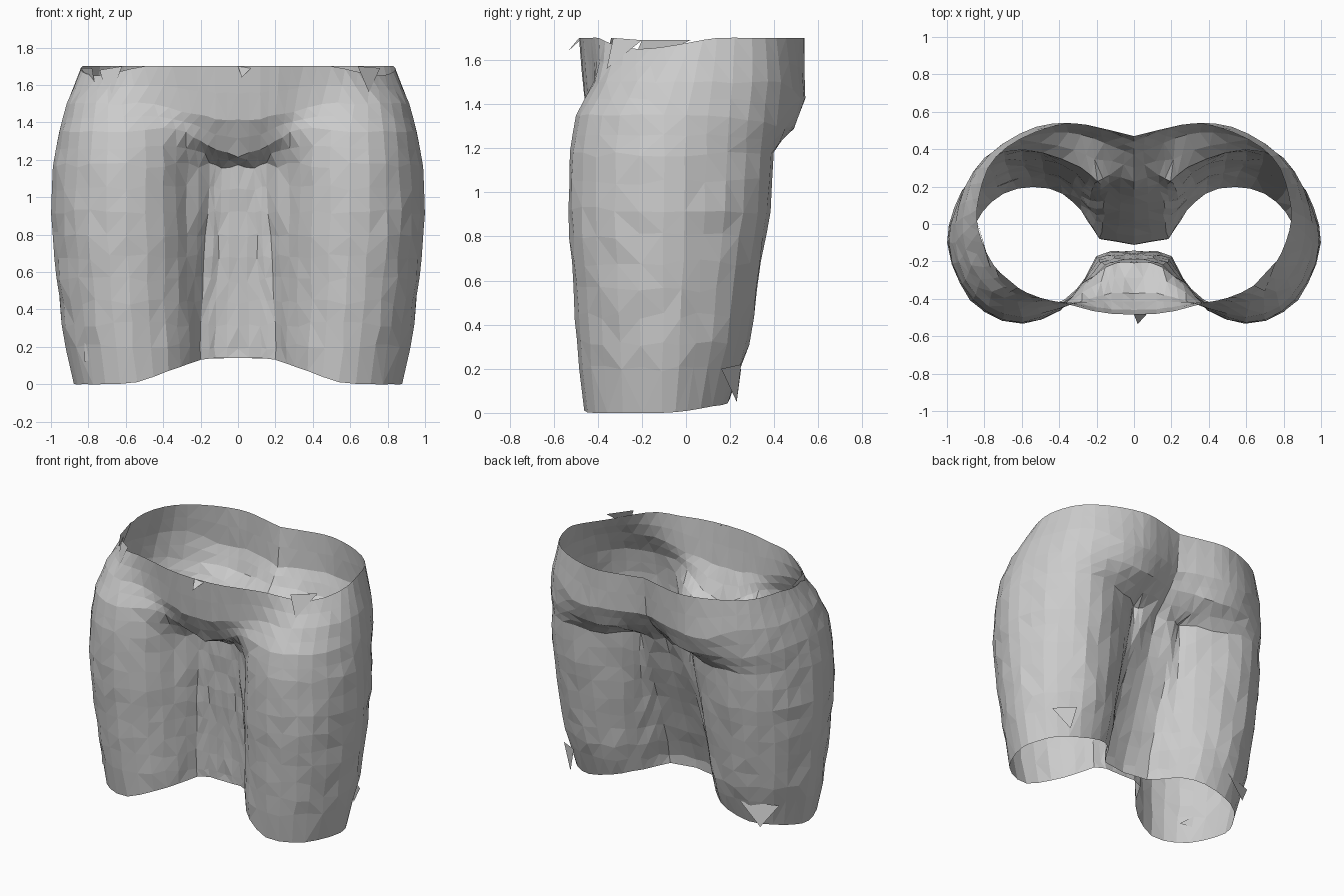
import bpy, bmesh, random

if "Cube" in bpy.data.objects:
    bpy.data.objects.remove(bpy.data.objects["Cube"])
random.seed(4)

# Half cross-section of the legs (front centre -> side -> back centre)
LEG = [(0, -.145), (.12, -.145), (.2, -.17), (.27, -.32), (.4, -.46), (.6, -.53),
       (.8, -.47), (.93, -.32), (1, -.1), (.96, .08), (.86, .25), (.7, .36),
       (.5, .36), (.35, .25), (.26, .1), (.18, -.08), (0, -.11)]
# Belly and seat overhang above the crotch
FOLD = [(0, -.37), (.12, -.37), (.2, -.39), (.28, -.41), (.4, -.45), (.6, -.5),
        (.78, -.44), (.9, -.3), (.955, -.1), (.935, .1), (.86, .28), (.72, .41),
        (.5, .48), (.35, .49), (.22, .46), (.1, .41), (0, .37)]
FOLD_Z = [1.22, 1.25, 1.3, 1.35, 1.37, 1.35, 1.35, 1.35, 1.35, 1.35,
          1.33, 1.3, 1.29, 1.29, 1.3, 1.32, 1.33]
# Widest line of the hips
HIP = [(0, -.46), (.12, -.455), (.2, -.445), (.3, -.425), (.45, -.415), (.62, -.415),
       (.76, -.36), (.87, -.22), (.915, -.05), (.9, .12), (.83, .3), (.7, .43),
       (.52, .52), (.37, .54), (.25, .525), (.12, .49), (0, .44)]
HIP_Z = [1.41, 1.42, 1.44, 1.46] + [1.5] * 8 + [1.43] * 5
# Waist opening
WAIST = [(0, -.485), (.12, -.48), (.22, -.465), (.35, -.43), (.5, -.395), (.64, -.33),
         (.75, -.22), (.81, -.1), (.84, .02), (.83, .14), (.78, .3), (.68, .41),
         (.53, .49), (.37, .535), (.25, .53), (.12, .5), (0, .47)]
WAIST_Z = [1.7] * 5 + [1.67, 1.65, 1.66, 1.68] + [1.7] * 8

# Leg taper: height, outer x, front y, back y
TAPER = [(0, .88, -.46, .19), (.3, .94, -.49, .27), (.6, .975, -.515, .32),
         (.9, 1, -.535, .365), (1.17, .99, -.53, .385)]


def taper(z):
    for a, b in zip(TAPER, TAPER[1:]):
        if z <= b[0]:
            t = (z - a[0]) / (b[0] - a[0])
            return [p + (q - p) * t for p, q in zip(a[1:], b[1:])]
    return TAPER[-1][1:]


def leg_ring(z, hem=False):
    ox, fy, by = taper(z)
    up = max(0, (z - .2) / .97)              # 0 at hem, 1 at crotch
    ring = []
    for i, (x, y) in enumerate(LEG):
        if x > .2:
            px = .2 + (x - .2) * (ox - .2) / .8
            k = (fy + .13) / -.4 if y < -.13 else (by + .13) / .49
            py = -.13 + (y + .13) * k
            if i in (13, 14):
                px -= .06 * up
                py += (.03 if i == 13 else .12) * up
        else:
            # web between the legs: narrows and opens outwards towards the top
            px = x * (1 - .25 * up)
            py = y - .06 * up if i < 8 else y + .34 * up
        pz = z
        if hem:
            pz = max(0, .14 - max(0, x - .17) * .3) + max(0, y) * .12
        ring.append((px, py, pz))
    return ring


def lift(profile, heights):
    return [(x, y, z) for (x, y), z in zip(profile, heights)]


def mid(a, b, t=.5):
    return [tuple(p + (q - p) * t for p, q in zip(u, v)) for u, v in zip(a, b)]


def refine(ring):
    """Insert a rounded midpoint between the points along the outer curve."""
    out = []
    for i in range(len(ring) - 1):
        b, c = ring[i], ring[i + 1]
        a, d = ring[max(i - 1, 0)], ring[min(i + 2, len(ring) - 1)]
        out.append(b)
        if 3 <= i <= 13:
            out.append(tuple((9 * (q + r) - p - s) / 16 for p, q, r, s in zip(a, b, c, d)))
        else:
            out.append(tuple((q + r) / 2 for q, r in zip(b, c)))
    return out + [ring[-1]]


# Stack of rings from hem to waist
fold, hip, waist = lift(FOLD, FOLD_Z), lift(HIP, HIP_Z), lift(WAIST, WAIST_Z)
rings = [leg_ring(0, True)]
rings += [leg_ring(z) for z in (.2, .32, .44, .56, .68, .8, .92, 1.05, 1.17)]
rings += [mid(rings[-1], fold), fold, mid(fold, hip), hip, mid(hip, waist), waist]
rings = [refine(r) for r in rings]

# Trousers shell: lofted half, mirrored
bm = bmesh.new()
last, n = len(rings) - 1, len(rings[0])
grid = []
for r, ring in enumerate(rings):
    row = []
    j = .008 if 0 < r < 10 else .003 if r < last else 0
    for i, (x, y, z) in enumerate(ring):
        dx = 0 if i in (0, n - 1) or x > .97 else random.uniform(-j, j)
        dz = random.uniform(-j, j) * (2 if r else 0)
        row.append(bm.verts.new((x + dx, y + random.uniform(-j, j) * .6, z + dz)))
    grid.append(row)
for lo, hi in zip(grid, grid[1:]):
    for i in range(n - 1):
        bm.faces.new((lo[i], lo[i + 1], hi[i + 1], hi[i]))
bmesh.ops.triangulate(bm, faces=bm.faces[:], quad_method='SHORT_EDGE')
mesh = bpy.data.meshes.new("shorts_shell")
bm.to_mesh(mesh)
bm.free()
shell = bpy.data.objects.new("shorts_shell", mesh)
bpy.context.collection.objects.link(shell)
m = shell.modifiers.new("mirror", 'MIRROR')
m.use_clip = True
m.merge_threshold = .0005

# Torn flakes at the waist corners, waist centre and hems
FLAKES = [((0, -.485, 1.7), (.07, -.48, 1.69), (.02, -.535, 1.64)),
          ((-.84, .02, 1.69), (-.78, -.2, 1.69), (-.76, -.25, 1.57)),
          ((-.62, -.34, 1.7), (-.74, -.24, 1.68), (-.69, -.38, 1.51)),
          ((.64, -.33, 1.7), (.76, -.2, 1.69), (.7, -.36, 1.56)),
          ((.84, .16, .2), (.74, .23, .05), (.7, .25, .22)),
          ((-.84, .16, .2), (-.74, .23, .05), (-.6, .25, .2)),
          ((-.82, -.35, .22), (-.73, -.4, .15), (-.82, -.34, .12))]
fm = bpy.data.meshes.new("torn_flakes")
fm.from_pydata([v for f in FLAKES for v in f], [],
               [(3 * i, 3 * i + 1, 3 * i + 2) for i in range(len(FLAKES))])
bpy.context.collection.objects.link(bpy.data.objects.new("torn_flakes", fm))
